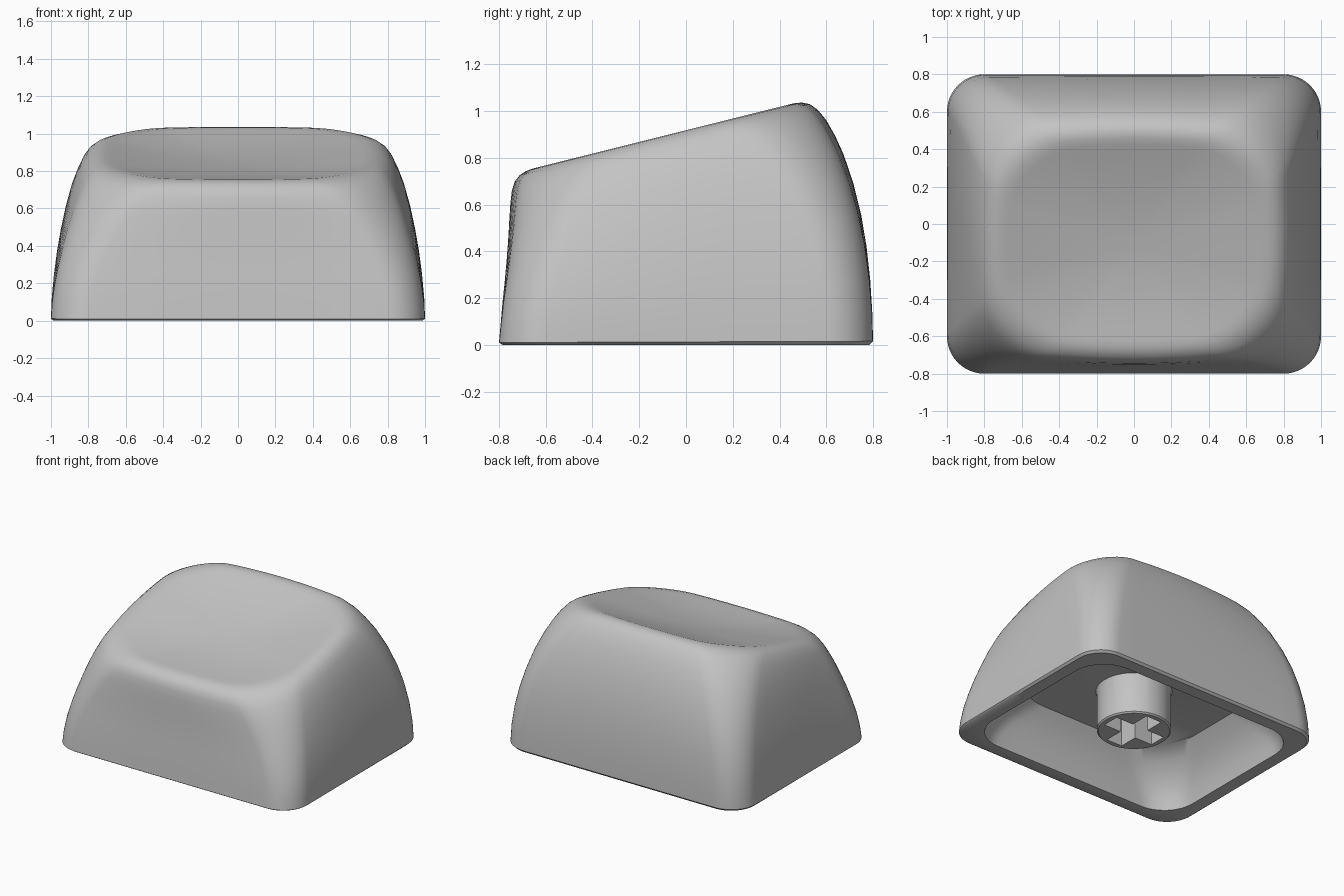
import bpy
import bmesh
import math

cube = bpy.data.objects.get("Cube")
if cube:
    bpy.data.objects.remove(cube, do_unlink=True)

grey = bpy.data.materials.new("light grey plastic")
grey.use_nodes = True
grey.diffuse_color = (0.55, 0.55, 0.55, 1)
grey.node_tree.nodes["Principled BSDF"].inputs["Base Color"].default_value = (0.55, 0.55, 0.55, 1)

CEILING = 0.36


def top_plane(y):
    return 0.918 + 0.25 * y


def outline(hx, front, back, radius, bulge):
    """Rounded rectangle whose sides bow outwards slightly."""
    cy, hy = (front + back) / 2, (back - front) / 2
    corners = []
    for quarter, (sx, sy) in enumerate([(1, 1), (-1, 1), (-1, -1), (1, -1)]):
        for i in range(13):
            a = math.radians(90 * (quarter + i / 12))
            corners.append((sx * (hx - radius) + radius * math.cos(a),
                            sy * (hy - radius) + radius * math.sin(a)))
    points = []
    for i, (x, y) in enumerate(corners):
        nx, ny = corners[(i + 1) % len(corners)]
        steps = 12 if i % 13 == 12 else 1      # subdivide the straight sides
        for k in range(steps):
            px, py = x + (nx - x) * k / steps, y + (ny - y) * k / steps
            points.append((px * (1 - bulge * (py / hy) ** 2),
                           cy + py * (1 - bulge * (px / hx) ** 2)))
    return points


def loft(name, rings, angle):
    """Skin a stack of matching rings and close both ends."""
    bm = bmesh.new()
    loops = [[bm.verts.new(p) for p in ring] for ring in rings]
    for low, high in zip(loops, loops[1:]):
        for i in range(len(low)):
            j = (i + 1) % len(low)
            bm.faces.new((low[i], low[j], high[j], high[i]))
    bm.faces.new(loops[0][::-1])
    bm.faces.new(loops[-1])
    bmesh.ops.recalc_face_normals(bm, faces=bm.faces)
    mesh = bpy.data.meshes.new(name)
    bm.to_mesh(mesh)
    bm.free()
    mesh.materials.append(grey)
    obj = bpy.data.objects.new(name, mesh)
    bpy.context.collection.objects.link(obj)
    bpy.ops.object.select_all(action="DESELECT")
    obj.select_set(True)
    bpy.context.view_layer.objects.active = obj
    bpy.ops.object.shade_smooth_by_angle(angle=math.radians(angle))


rings = []

# Hollow underside, from the flat ceiling down to the opening
cavity = [(1, 0.70, 0.55, 0.36), (0.8, 0.765, 0.602, 0.33), (0.6, 0.815, 0.64, 0.3),
          (0.4, 0.85, 0.665, 0.28), (0.2, 0.875, 0.682, 0.26), (0, 0.89, 0.69, 0.25)]
for t, hx, hy, radius in cavity:
    rings.append([(x, y, t * CEILING) for x, y in outline(hx, -hy, hy, radius, 0)])

# Bottom edge with a tiny chamfer
rings.append([(x, y, 0) for x, y in outline(0.985, -0.785, 0.785, 0.19, 0)])

# Outer wall curving inwards to the rim
wall = [(0.014, 1, -0.8, 0.8), (0.12, 0.996, -0.793, 0.797), (0.25, 0.985, -0.785, 0.788),
        (0.38, 0.969, -0.775, 0.772), (0.5, 0.95, -0.767, 0.75), (0.63, 0.925, -0.76, 0.716),
        (0.75, 0.896, -0.755, 0.674), (0.83, 0.87, -0.751, 0.638), (0.9, 0.842, -0.745, 0.6),
        (0.95, 0.813, -0.733, 0.563), (0.98, 0.782, -0.712, 0.53), (0.995, 0.75, -0.685, 0.495),
        (1, 0.715, -0.655, 0.46)]
for t, hx, front, back in wall:
    shape = outline(hx, front, back, 0.2 + 0.12 * t ** 2, 0.1 * t ** 2)
    rings.append([(x, y, t * top_plane(y)) for x, y in shape])

# Scooped top
rim = outline(0.715, -0.655, 0.46, 0.32, 0.1)
middle = (0.46 - 0.655) / 2
for k in range(1, 16):
    s = 1 - k / 16
    depth = 0.06 * (1 - s * s) ** 1.1
    rings.append([(x * s, middle + (y - middle) * s,
                   top_plane(middle + (y - middle) * s) - depth) for x, y in rim])
loft("keycap_shell", rings, 40)

# Stem with a cross-shaped socket
ARM, HALF = 0.21, 0.065
tip = math.degrees(math.atan2(HALF, ARM))
quadrant = sorted([7.5 * i for i in range(12)] + [tip, 90 - tip])
angles = [math.radians(90 * q + a) for q in range(4) for a in quadrant]


def circle(radius, z):
    return [(radius * math.cos(a), radius * math.sin(a), z) for a in angles]


def cross(z):
    ring = []
    for a in angles:
        c, s = max(abs(math.cos(a)), 1e-6), max(abs(math.sin(a)), 1e-6)
        r = max(min(ARM / c, HALF / s), min(HALF / c, ARM / s))
        ring.append((r * math.cos(a), r * math.sin(a), z))
    return ring


loft("stem", [circle(0.265, CEILING + 0.01), circle(0.255, CEILING - 0.02), circle(0.255, 0.06),
              circle(0.245, 0.05), cross(0.05), cross(0.3)], 30)
